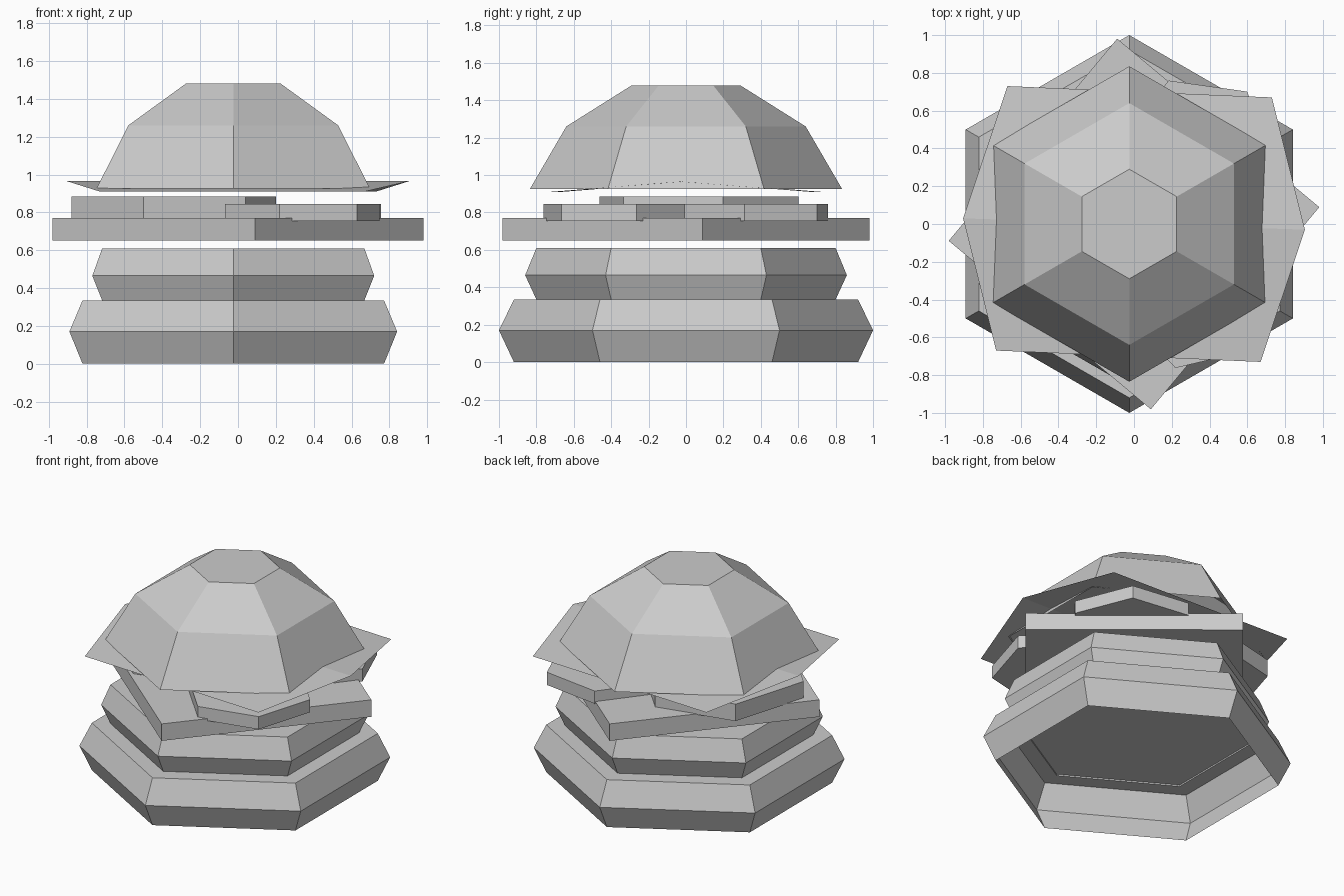
import bpy, bmesh, math

if "Cube" in bpy.data.objects:
    bpy.data.objects.remove(bpy.data.objects["Cube"])

def make(name, bm):
    bmesh.ops.recalc_face_normals(bm, faces=bm.faces)
    me = bpy.data.meshes.new(name)
    bm.to_mesh(me)
    bm.free()
    ob = bpy.data.objects.new(name, me)
    bpy.context.collection.objects.link(ob)

def stack(name, profile, sides=6, angle=30, centre=(-0.025, 0), base=False):
    """Polygon rings of (radius, z), capped on top and optionally below."""
    bm = bmesh.new()
    rings = []
    for r, z in profile:
        ring = []
        for i in range(sides):
            a = math.radians(angle) + 2 * math.pi * i / sides
            ring.append(bm.verts.new((centre[0] + r * math.cos(a), centre[1] + r * math.sin(a), z)))
        rings.append(ring)
    for lo, hi in zip(rings, rings[1:]):
        for i in range(sides):
            j = (i + 1) % sides
            bm.faces.new((lo[i], lo[j], hi[j], hi[i]))
    bm.faces.new(rings[-1])
    if base:
        bm.faces.new(rings[0][::-1])
    make(name, bm)

# Buns and patty (buns are hollow shells, open underneath)
stack("bottom_bun", [(0.92, 0), (1.0, 0.17), (0.92, 0.335), (0.8, 0.335), (0.8, 0.345)])
stack("patty", [(0.8, 0.335), (0.86, 0.465), (0.8, 0.61)])
stack("top_bun", [(0.835, 0.925), (0.64, 1.26), (0.29, 1.48)])

# Cheese slab
stack("cheese", [(0.985, 0.65), (0.985, 0.77)], 4, 5.2, (0, 0), True)

# Tomato slices
for name, r, ang, c, z0, z1 in (
        ("tomato_left", 0.555, 13.3, (-0.34, 0.07), 0.765, 0.885),
        ("tomato_front", 0.42, 13.3, (0.34, -0.36), 0.755, 0.845),
        ("tomato_back", 0.42, -8, (0.34, 0.37), 0.755, 0.845)):
    stack(name, [(r, z0), (r, z1)], 6, ang, c, True)

# Lettuce: thin sheet folded along a raised ridge
bm = bmesh.new()
rows = [[bm.verts.new(p) for p in row] for row in (
    ((-0.73, -0.67, 0.91), (0.67, -0.73, 0.91)),
    ((-0.905, 0.03, 0.965), (0.905, -0.03, 0.965)),
    ((-0.67, 0.73, 0.91), (0.73, 0.67, 0.91)))]
for a, b in zip(rows, rows[1:]):
    bm.faces.new((a[0], a[1], b[1], b[0]))
make("lettuce", bm)
